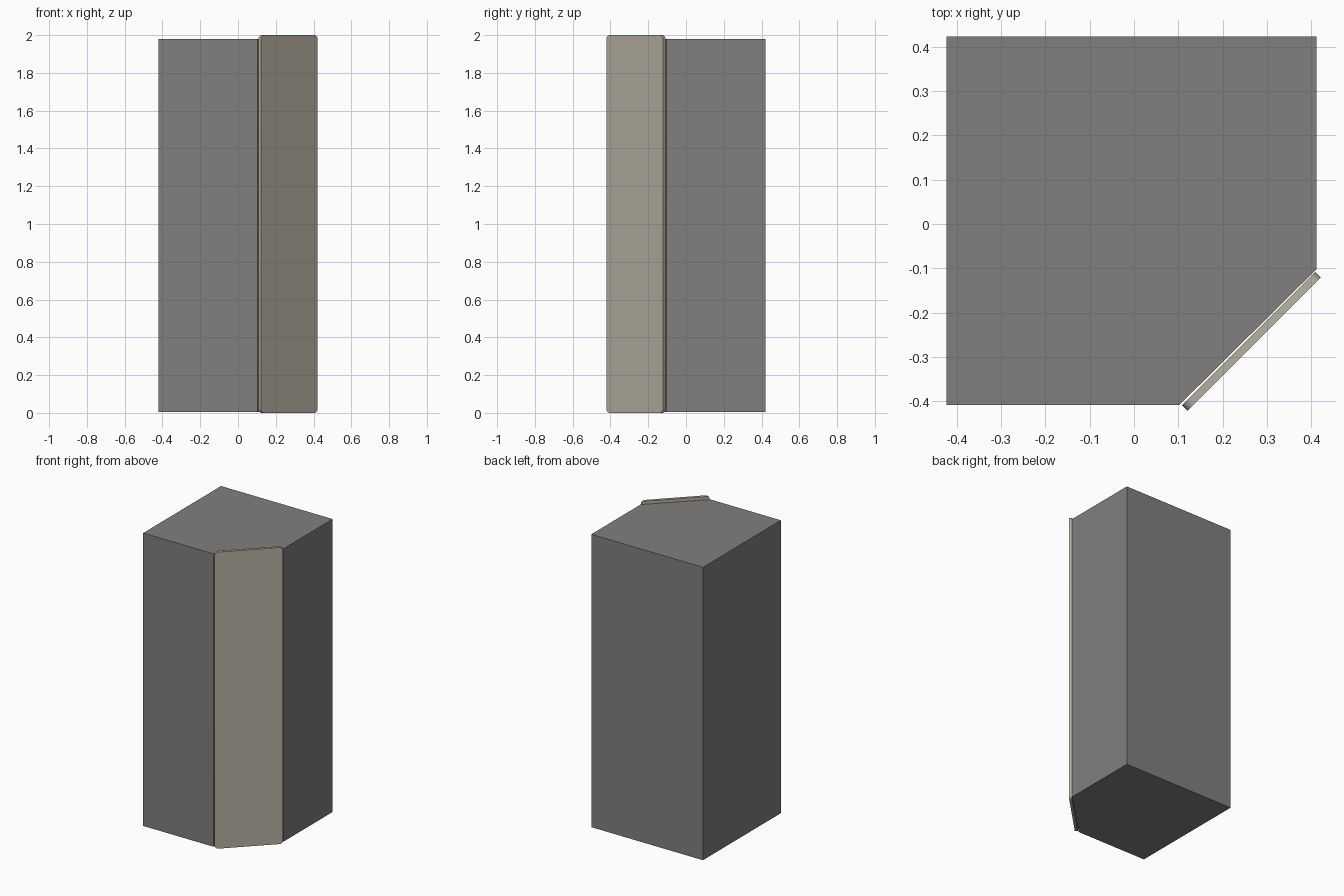
import bpy, bmesh, math
from mathutils import Matrix

if "Cube" in bpy.data.objects:
    bpy.data.objects.remove(bpy.data.objects["Cube"])


def prism(name, outline, depth, matrix, color):
    """Extrude a flat outline along its local z by depth."""
    bm = bmesh.new()
    face = bm.faces.new([bm.verts.new((x, y, 0)) for x, y in outline])
    ext = bmesh.ops.extrude_face_region(bm, geom=[face])
    bmesh.ops.translate(bm, vec=(0, 0, depth),
                        verts=[v for v in ext["geom"] if isinstance(v, bmesh.types.BMVert)])
    bmesh.ops.recalc_face_normals(bm, faces=bm.faces)
    bmesh.ops.transform(bm, matrix=matrix, verts=bm.verts)
    mesh = bpy.data.meshes.new(name)
    bm.to_mesh(mesh)
    bm.free()
    obj = bpy.data.objects.new(name, mesh)
    bpy.context.collection.objects.link(obj)
    mat = bpy.data.materials.new(name + "_color")
    mat.diffuse_color = (*color, 1)
    mat.use_nodes = True
    mat.node_tree.nodes["Principled BSDF"].inputs["Base Color"].default_value = mat.diffuse_color
    mesh.materials.append(mat)
    return obj


def rounded_rect(w, h, r, steps=4):
    """Rectangle centred in x, standing on y = 0, with rounded corners."""
    pts = []
    for i, (cx, cy) in enumerate([(w/2 - r, h - r), (-w/2 + r, h - r),
                                  (-w/2 + r, r), (w/2 - r, r)]):
        for s in range(steps + 1):
            a = math.radians(90 * (i + s / steps))
            pts.append((cx + r * math.cos(a), cy + r * math.sin(a)))
    return pts


# Cabinet body: square plan with the front right corner cut off
plan = [(-0.422, 0.422), (-0.422, -0.408), (0.102, -0.408), (0.411, -0.102), (0.411, 0.422)]
prism("cabinet_body", plan, 1.975, Matrix.Translation((0, 0, 0.005)), (0.22, 0.215, 0.21))

# Diagonal door: thin rounded panel just off the cut corner
n = math.sqrt(0.5)
place = Matrix(((n, 0, n, 0.365 * n),
                (n, 0, -n, -0.365 * n),
                (0, 1, 0, 0),
                (0, 0, 0, 1)))
door = prism("diagonal_door", rounded_rect(0.424, 2.0, 0.022), 0.018, place, (0.47, 0.43, 0.36))

# Soften the door's rounded corners only
bpy.context.view_layer.objects.active = door
door.select_set(True)
bpy.ops.object.shade_smooth_by_angle(angle=math.radians(30))
